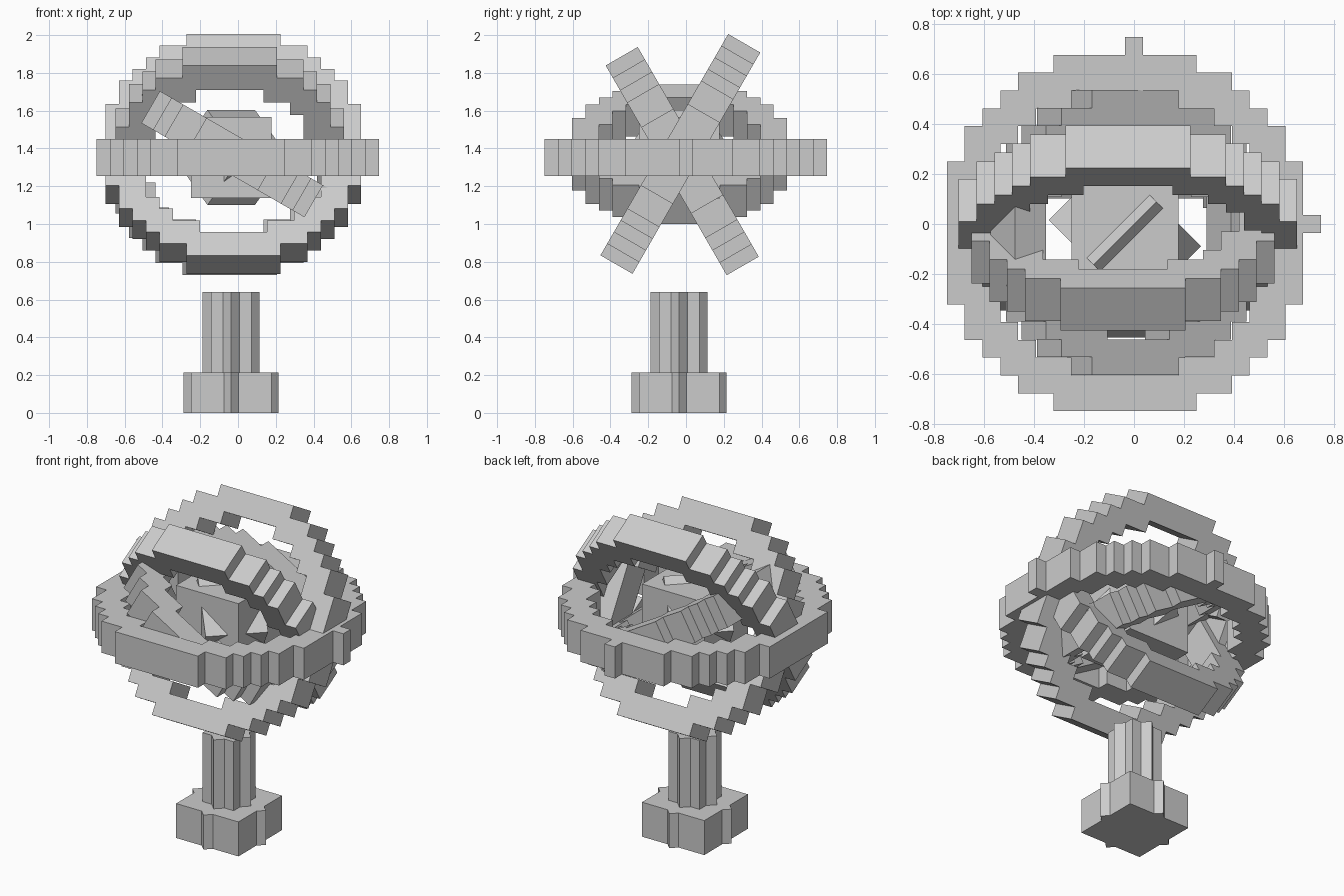
import bpy, bmesh, math
from mathutils import Matrix

if "Cube" in bpy.data.objects:
    bpy.data.objects.remove(bpy.data.objects["Cube"])

C = 0.0712          # block size shared by every part
MID = -0.036        # axis of pedestal and core
HUB_Z = 1.3525      # height of the ring centre
THICK = 0.196       # ring thickness

grey = bpy.data.materials.new("stone_grey")
grey.diffuse_color = (0.6, 0.6, 0.6, 1)
grey.use_nodes = True
grey.node_tree.nodes["Principled BSDF"].inputs["Base Color"].default_value = grey.diffuse_color


def finish(name, bm, matrix):
    bmesh.ops.recalc_face_normals(bm, faces=bm.faces)
    bm.transform(matrix)
    mesh = bpy.data.meshes.new(name)
    bm.to_mesh(mesh)
    bm.free()
    mesh.materials.append(grey)
    obj = bpy.data.objects.new(name, mesh)
    bpy.context.collection.objects.link(obj)
    return obj


def box(name, size, loc, rot=Matrix()):
    bm = bmesh.new()
    bmesh.ops.create_cube(bm, size=1)
    scale = Matrix.Diagonal((*size, 1))
    return finish(name, bm, Matrix.Translation(loc) @ rot @ scale)


def block_ring(name, n, outer_sq, inner_sq, loc, rot=Matrix(), stretch=1.0, nubs=()):
    """Stepped ring: keep the cells of an n x n grid between two radii, then extrude."""
    bm = bmesh.new()
    verts = {}

    def vert(i, j):
        if (i, j) not in verts:
            verts[i, j] = bm.verts.new(((i - n / 2) * C, (j - n / 2) * C * stretch, -THICK / 2))
        return verts[i, j]

    cells = set(nubs)
    for i in range(n):
        for j in range(n):
            d = (i + 0.5 - n / 2) ** 2 + (j + 0.5 - n / 2) ** 2
            if inner_sq <= d <= outer_sq:
                cells.add((i, j))
    for i, j in sorted(cells):
        bm.faces.new([vert(i, j), vert(i + 1, j), vert(i + 1, j + 1), vert(i, j + 1)])
    ext = bmesh.ops.extrude_face_region(bm, geom=bm.faces[:], use_keep_orig=True)
    top = [v for v in ext["geom"] if isinstance(v, bmesh.types.BMVert)]
    bmesh.ops.translate(bm, verts=top, vec=(0, 0, THICK))
    return finish(name, bm, Matrix.Translation(loc) @ rot)


# Pedestal: each tier is a square block crossed by one turned 45 degrees
turn = Matrix.Rotation(math.radians(45), 4, 'Z')
for name, straight, turned, z0, z1 in (("base", 6, 5, 0, 3), ("column", 3, 3, 3, 9)):
    loc = (MID, MID, (z0 + z1) / 2 * C)
    h = (z1 - z0) * C
    box(name + "_block", (straight * C, straight * C, h), loc)
    box(name + "_turned_block", (turned * C, turned * C, h), loc, turn)

# Core: upright cube and a smaller cube standing on its edge
hub = (MID, MID, HUB_Z)
box("core_cube", (6 * C,) * 3, hub)
box("core_tilted_cube", (5 * C,) * 3, hub, turn @ Matrix.Rotation(math.radians(45), 4, 'X'))

# Rings, largest to smallest
block_ring("horizon_ring", 20, 103, 64, hub, nubs=((10, 20), (20, 10)))
block_ring("back_leaning_ring", 19, 91, 56, (-0.024, -0.03, 1.371),
           Matrix.Rotation(math.radians(60), 4, 'X'))
block_ring("front_leaning_ring", 17, 74, 42, (-0.044, -0.02, 1.333),
           Matrix.Rotation(math.radians(-60), 4, 'X'), stretch=18 / 17)
block_ring("inner_ring", 16, 64, 36, (-0.031, -0.034, 1.37),
           Matrix.Rotation(math.radians(30), 4, 'Y'))
